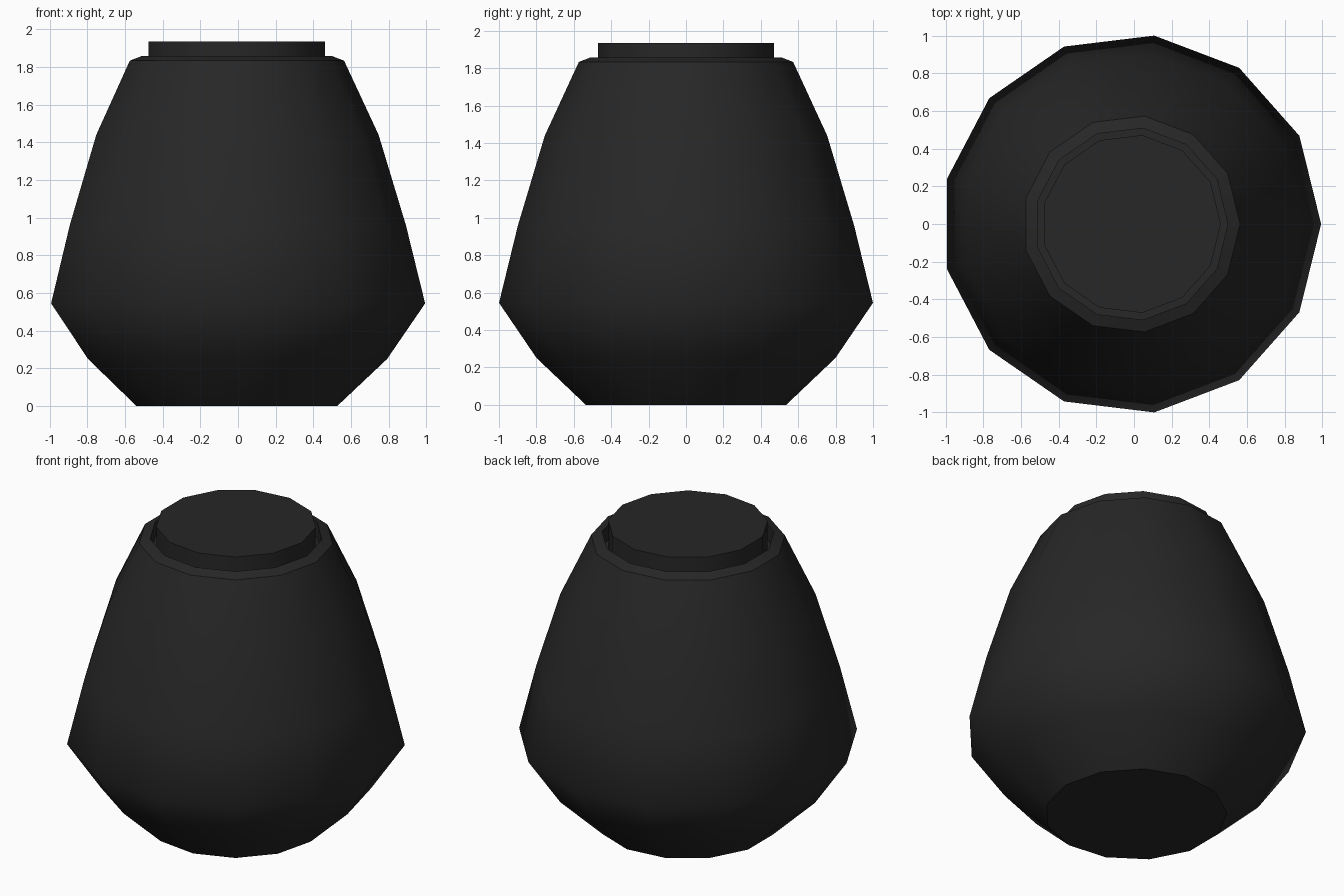
import bpy, bmesh
from math import cos, sin, tau

if "Cube" in bpy.data.objects:
    bpy.data.objects.remove(bpy.data.objects["Cube"])

SIDES = 13
CX = -0.014  # an odd-sided ring is re-centred by its bounds

mat = bpy.data.materials.new("dark_glaze")
mat.diffuse_color = (0.02, 0.02, 0.02, 1)
mat.use_nodes = True
mat.node_tree.nodes["Principled BSDF"].inputs["Base Color"].default_value = mat.diffuse_color


def lathe(name, profile, sharp):
    """Revolve (radius, z) points, cap both ends, crease the listed rings."""
    bm = bmesh.new()
    rings = [[bm.verts.new((CX + r * cos(tau * i / SIDES), r * sin(tau * i / SIDES), z))
              for i in range(SIDES)] for r, z in profile]
    for a, b in zip(rings, rings[1:]):
        for i in range(SIDES):
            j = (i + 1) % SIDES
            bm.faces.new((a[i], a[j], b[j], b[i]))
    bm.faces.new(rings[0][::-1])
    bm.faces.new(rings[-1])
    for f in bm.faces:
        f.smooth = True
    for k in sharp:
        for i in range(SIDES):
            bm.edges.get((rings[k][i], rings[k][(i + 1) % SIDES])).smooth = False
    mesh = bpy.data.meshes.new(name)
    bm.to_mesh(mesh)
    bm.free()
    mesh.materials.append(mat)
    obj = bpy.data.objects.new(name, mesh)
    bpy.context.collection.objects.link(obj)
    return obj


# Pot body with bevelled rim and a recess inside the mouth
lathe("pot_body",
      [(0.54, 0), (0.805, 0.25), (1.007, 0.545), (0.905, 0.96), (0.76, 1.44),
       (0.577, 1.833), (0.512, 1.858), (0.512, 1.76)],
      sharp=(0, 5, 6, 7))

# Plug standing in the mouth with a narrow gap around it
lathe("mouth_plug", [(0.475, 1.76), (0.475, 1.935)], sharp=(0, 1))
